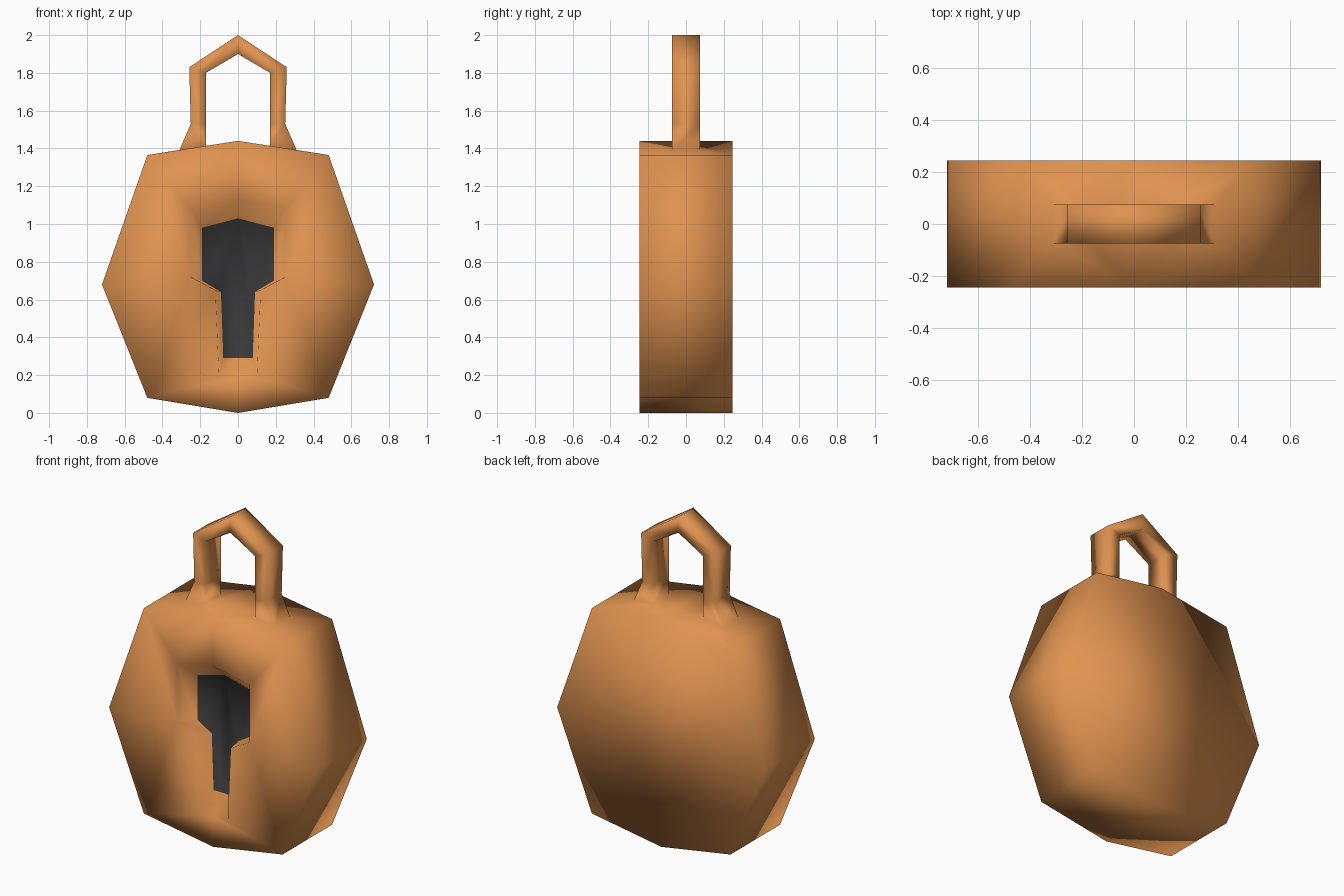
import bpy, bmesh

if "Cube" in bpy.data.objects:
    bpy.data.objects.remove(bpy.data.objects["Cube"])

D = 0.245          # half thickness of the body
S = 0.075          # half thickness of the shackle

# right-hand half profiles (x, z), from the top centre clockwise to the bottom centre
OUTER = [(0, 1.44), (.48, 1.365), (.72, .68), (.48, .08), (0, 0)]
RIM = [(0, 1.13), (.25, 1.08), (.25, .72), (.12, .65), (.10, .19), (0, .19)]
HOLE = [(0, 1.03), (.19, .98), (.19, .70), (.09, .64), (.078, .29), (0, .29)]
# shackle stations: outer point, inner point
SHACKLE = [((.31, 1.392), (.17, 1.413)), ((.25, 1.53), (.17, 1.53)),
           ((.258, 1.83), (.17, 1.80)), ((0, 2.0), (0, 1.9))]


def material(name, rgb):
    m = bpy.data.materials.new(name)
    m.diffuse_color = (*rgb, 1)
    m.use_nodes = True
    m.node_tree.nodes["Principled BSDF"].inputs["Base Color"].default_value = m.diffuse_color
    return m


bm = bmesh.new()


def row(profile, y):
    return [bm.verts.new((x, y, z)) for x, z in profile]


def bridge(a, b, closed=False):
    n = len(a)
    for i in range(n if closed else n - 1):
        j = (i + 1) % n
        bm.faces.new((a[i], a[j], b[j], b[i]))


front, back = row(OUTER, -D), row(OUTER, D)
rim, hole = row(RIM, -D), row(HOLE, -0.13)

# body: back, sides, and front around the keyhole rim
back_face = bm.faces.new(back)
bridge(front[1:], back[1:])
bridge(front[:3], rim[:3])
bm.faces.new((front[2], front[3], rim[4], rim[3], rim[2]))
bm.faces.new((front[3], front[4], rim[5], rim[4]))

# keyhole: sloping walls and dark floor
bridge(rim, hole)
bm.faces.new(hole).material_index = 1

# shackle growing out of the top face
rings = []
for (ox, oz), (ix, iz) in SHACKLE:
    rings.append([bm.verts.new(p) for p in
                  ((ix, -S, iz), (ox, -S, oz), (ox, S, oz), (ix, S, iz))])
bridge([front[0], front[1], back[1], back[0]], rings[0], True)
for a, b in zip(rings, rings[1:]):
    bridge(a, b, True)

bmesh.ops.recalc_face_normals(bm, faces=bm.faces[:])
if back_face.normal.y < 0:
    bmesh.ops.reverse_faces(bm, faces=bm.faces[:])
for f in bm.faces:
    f.smooth = True

mesh = bpy.data.meshes.new("padlock")
bm.to_mesh(mesh)
bm.free()
mesh.materials.append(material("copper orange", (.74, .29, .08)))
mesh.materials.append(material("keyhole black", (.04, .04, .04)))
padlock = bpy.data.objects.new("padlock", mesh)
bpy.context.collection.objects.link(padlock)

# left half
mirror = padlock.modifiers.new("mirror", 'MIRROR')
mirror.use_axis[0] = True
mirror.merge_threshold = 0.001
